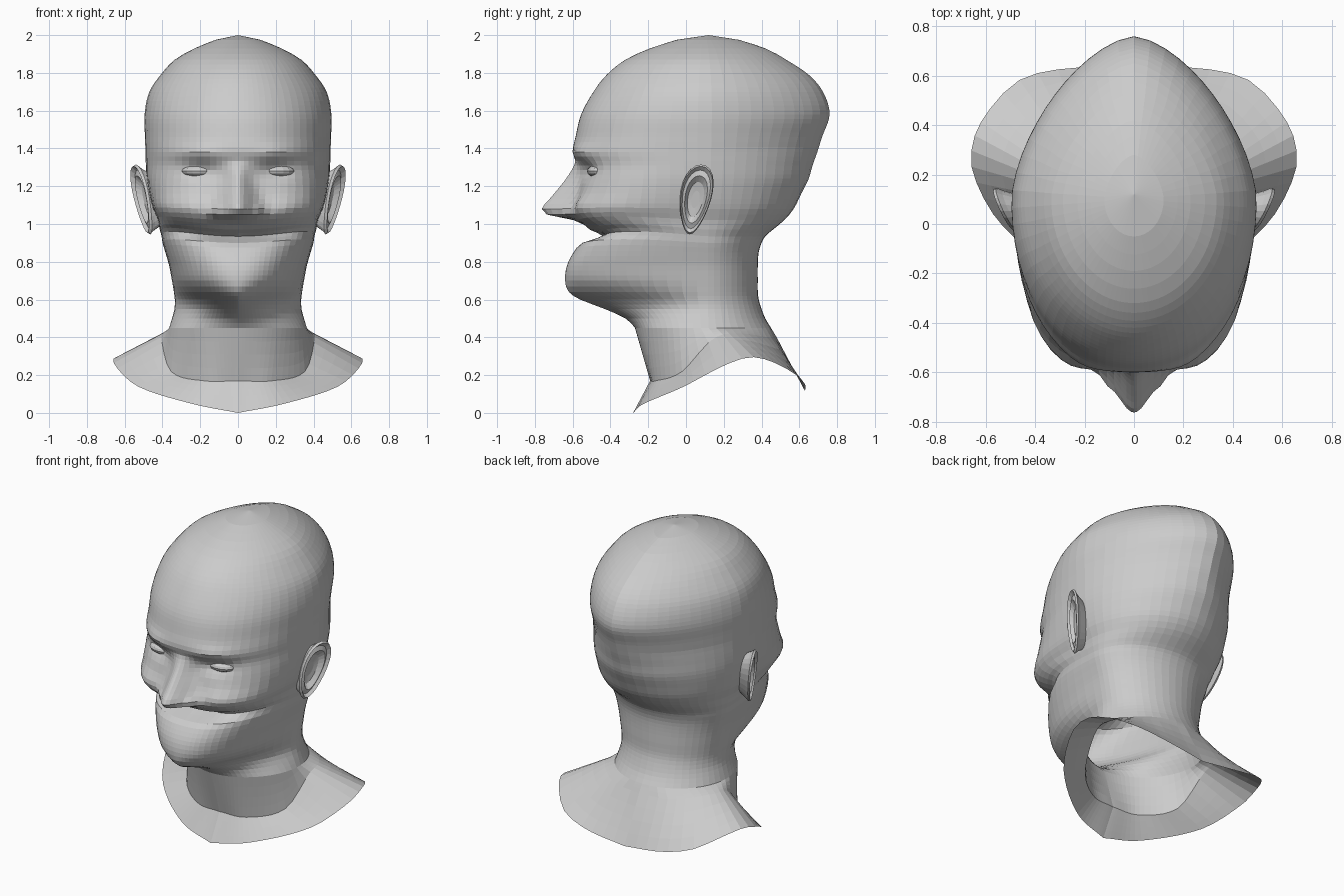
import bpy
import bmesh
from math import sin, cos, pi, exp
from mathutils import Vector

cube = bpy.data.objects.get("Cube")
if cube:
    bpy.data.objects.remove(cube, do_unlink=True)

# One plain clay material
CLAY = (0.6, 0.6, 0.6, 1)
clay = bpy.data.materials.new("clay_grey")
clay.use_nodes = True
clay.diffuse_color = CLAY
clay.node_tree.nodes["Principled BSDF"].inputs["Base Color"].default_value = CLAY

HALF = 32          # columns on each side of the head
AXIS_Y = 0.1       # depth of the widest point of every section

# Head sections: height, front, back, half width, front squareness
SECTIONS = [
    (.45, -.27, .45, .365, 1.9), (.5, -.32, .42, .35, 1.6),
    (.55, -.43, .4, .337, 1.35), (.6, -.56, .385, .335, 1.35),
    (.64, -.62, .38, .34, 1.6), (.7, -.64, .38, .35, 2),
    (.78, -.63, .38, .365, 2.25), (.85, -.595, .385, .385, 2.45),
    (.9, -.55, .4, .4, 2.6), (.935, -.465, .42, .405, 2.8),
    (.97, -.51, .46, .415, 3.2), (1.02, -.56, .52, .425, 3.6),
    (1.08, -.575, .57, .45, 3.6), (1.16, -.565, .61, .47, 3.1),
    (1.24, -.56, .65, .483, 2.7), (1.31, -.57, .67, .488, 2.4),
    (1.38, -.6, .695, .49, 2.3), (1.46, -.585, .72, .493, 2.2),
    (1.58, -.555, .76, .495, 2.1), (1.7, -.49, .725, .47, 2),
    (1.79, -.42, .65, .41, 2), (1.87, -.32, .53, .335, 2),
    (1.93, -.19, .42, .23, 2), (1.975, -.05, .28, .12, 2),
]
# Nose: height, projection, half width
NOSE = [(1.01, 0, .12), (1.03, .07, .12), (1.05, .165, .105), (1.08, .188, .095),
        (1.13, .155, .085), (1.24, .075, .06), (1.34, 0, .06)]
# Soft face forms: side, height, spread across, spread up, push
FORMS = {
    "socket": (.2, 1.28, .09, .045, -.035),
    "brow": (.22, 1.38, .1, .035, .015),
    "cheek": (.25, 1.09, .1, .06, .025),
    "nostril": (.11, 1.07, .03, .03, .03),
    "mouth": (.08, .935, .12, .02, -.04),
}
# Neck base and open hem, by share of the way from front to back: x, y, z
NECK_BASE = [(0, 0, -.19, .17), (.2, .18, -.16, .17), (.38, .355, -.02, .22),
             (.5, .405, .14, .39), (.65, .385, .28, .42), (.85, .21, .44, .4),
             (1, 0, .48, .4)]
HEM = [(0, 0, -.28, 0), (.2, .25, -.22, .05), (.38, .53, -.01, .14),
       (.5, .65, .2, .25), (.58, .65, .34, .295), (.67, .58, .47, .265),
       (.75, .46, .585, .2), (.85, .27, .63, .15), (1, 0, .63, .115)]


def sample(table, key):
    """Smooth curve through a table sorted by its first column."""
    key = min(max(key, table[0][0]), table[-1][0])
    i = 0
    while i < len(table) - 2 and key > table[i + 1][0]:
        i += 1
    low, high = table[i], table[i + 1]
    before, after = table[max(i - 1, 0)], table[min(i + 2, len(table) - 1)]
    span = high[0] - low[0]
    f = (key - low[0]) / span
    ease = f * f * (3 - 2 * f)
    values = []
    for p, a, b, q in zip(before[1:], low[1:], high[1:], after[1:]):
        slope_a = (b - p) / (high[0] - before[0]) * span
        slope_b = (q - a) / (after[0] - low[0]) * span
        values.append(a + (b - a) * ease + slope_a * f * (1 - f) ** 2
                      - slope_b * f * f * (1 - f))
    return values


def bell(d, spread):
    return exp(-(d / spread) ** 2)


def column_share(k):
    """Columns crowd towards the face; zero is front, one is back."""
    return (abs(k) / HALF) ** 1.4


def face_push(x, z):
    reach, width = sample(NOSE, z)
    push = reach * bell(x, width)
    for side, height, across, up, amount in FORMS.values():
        push += amount * bell(abs(x) - side, across) * bell(z - height, up)
    return push


def head_point(z, k):
    front, back, width, square = sample(SECTIONS, z)
    angle = pi * column_share(k)
    s, c = abs(sin(angle)), cos(angle)
    pointed = min(max((z - 1) / .4, 0), 1)       # the skull narrows behind
    n = square if c > 0 else 2 - .42 * pointed
    r = (s ** n + abs(c) ** n) ** (-1 / n)
    x = width * r * s * (1 if k > 0 else -1)
    depth = (AXIS_Y - front) if c > 0 else (back - AXIS_Y)
    y = AXIS_Y - depth * r * c
    if c > 0:
        y -= face_push(x, z) * min(1, c * 3)
        z += .35 * x * x * bell(z - .95, .1) * c     # smile lifts the corners
    return Vector((x, y, z))


def hem_point(table, k):
    x, y, z = sample(table, column_share(k))
    return Vector((x if k > 0 else -x, y, z))


def loft(name, rings, tip):
    """Skin closed rings and close the last one with a tip."""
    bm = bmesh.new()
    loops = [[bm.verts.new(p) for p in ring] for ring in rings]
    count = len(loops[0])
    for low, high in zip(loops, loops[1:]):
        for i in range(count):
            j = (i + 1) % count
            bm.faces.new((low[i], low[j], high[j], high[i]))
    end = bm.verts.new(tip)
    for i in range(count):
        bm.faces.new((loops[-1][i], loops[-1][(i + 1) % count], end))
    mesh = bpy.data.meshes.new(name)
    bm.to_mesh(mesh)
    bm.free()
    mesh.materials.append(clay)
    obj = bpy.data.objects.new(name, mesh)
    bpy.context.collection.objects.link(obj)


# Head, neck and open shoulder skirt as one shell, from the hem upwards
columns = range(-HALF, HALF)
neck_top = [head_point(SECTIONS[0][0], k) for k in columns]
neck_base = [hem_point(NECK_BASE, k) for k in columns]
hem = [hem_point(HEM, k) for k in columns]
rings = []
for start, end in ((hem, neck_base), (neck_base, neck_top)):
    for i in range(4):
        rings.append([a.lerp(b, i / 4) for a, b in zip(start, end)])
for low, high in zip(SECTIONS, SECTIONS[1:]):
    steps = max(2, round((high[0] - low[0]) / .025))
    for i in range(steps):
        z = low[0] + (high[0] - low[0]) * i / steps
        rings.append([head_point(z, k) for k in columns])
rings.append([head_point(SECTIONS[-1][0], k) for k in columns])
loft("head", rings, (0, .12, 2))


# Ears: back edge, rolled rim, fold and hollow as scaled outlines
def ear_point(angle, scale, lift, side):
    up = scale * sin(angle)
    across = scale * cos(angle) * (.083 + .022 * up)
    y = .05 + across + .03 * up
    z = 1.13 + .185 * up
    x = .475 + .42 * (y + .04) + .14 * (z - 1.13) + lift
    return Vector((side * x, y, z))


EAR_RINGS = [(.7, -.09), (.9, -.03), (1, -.01), (.95, .004), (.84, -.014),
             (.68, -.004), (.5, -.03), (.25, -.035)]
for name, side in (("ear_left", 1), ("ear_right", -1)):
    turns = [2 * pi * i / 24 * side for i in range(24)]
    loft(name, [[ear_point(a, s, h, side) for a in turns] for s, h in EAR_RINGS],
         ear_point(0, 0, -.035, side))

# Narrowed eyes resting in the sockets
for name, side in (("eye_left", 1), ("eye_right", -1)):
    bpy.ops.mesh.primitive_uv_sphere_add(segments=16, ring_count=8, radius=1,
                                         location=(side * .205, -.46, 1.28))
    eye = bpy.context.object
    eye.name = name
    eye.scale = (.095, .065, .035)
    eye.data.materials.append(clay)
